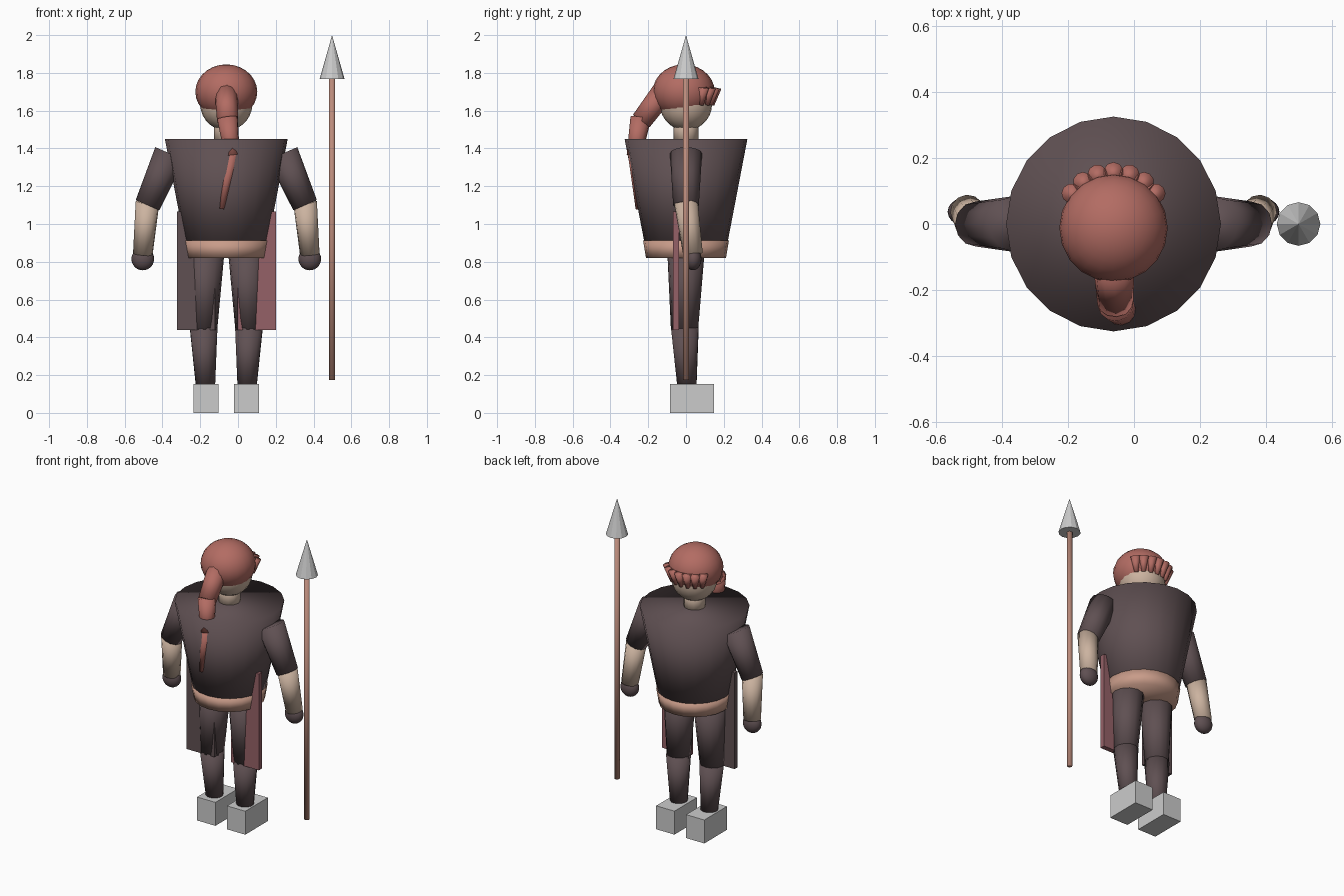
import bpy, bmesh, math
from mathutils import Vector, Matrix

if "Cube" in bpy.data.objects:
    bpy.data.objects.remove(bpy.data.objects["Cube"])

CX = -0.062  # centre line of the figure (the spear stands to its right)


def mat(name, rgb):
    m = bpy.data.materials.new(name)
    m.diffuse_color = (*rgb, 1)
    m.use_nodes = True
    m.node_tree.nodes["Principled BSDF"].inputs["Base Color"].default_value = m.diffuse_color
    return m


CLOTH = mat("dark_cloth", (0.115, 0.08, 0.085))
SKIN = mat("skin", (0.60, 0.45, 0.35))
HAIR = mat("red_hair", (0.45, 0.15, 0.125))
LEATHER = mat("leather", (0.58, 0.33, 0.25))
PINK = mat("skirt_pink", (0.30, 0.12, 0.135))
WOOD = mat("wood", (0.50, 0.26, 0.20))


def finish(name, bm, material=None, smooth=True):
    me = bpy.data.meshes.new(name)
    for f in bm.faces:
        f.smooth = smooth
    bm.to_mesh(me)
    bm.free()
    ob = bpy.data.objects.new(name, me)
    if material:
        me.materials.append(material)
    bpy.context.collection.objects.link(ob)
    return ob


def limb(name, p, q, r1, r2, material=None, sides=12, smooth=True):
    """Capped tapered cylinder from p (radius r1) to q (radius r2)."""
    p, q = Vector(p), Vector(q)
    d = q - p
    m = Matrix.Translation((p + q) / 2) @ d.to_track_quat('Z', 'Y').to_matrix().to_4x4()
    bm = bmesh.new()
    bmesh.ops.create_cone(bm, cap_ends=True, segments=sides, radius1=r1,
                          radius2=r2, depth=d.length, matrix=m)
    return finish(name, bm, material, smooth)


def ball(name, c, r, material):
    bm = bmesh.new()
    m = Matrix.Translation(c) @ Matrix.Diagonal((*r, 1))
    bmesh.ops.create_uvsphere(bm, u_segments=20, v_segments=14, radius=1, matrix=m)
    return finish(name, bm, material)


def box(name, lo, hi, material=None):
    lo, hi = Vector(lo), Vector(hi)
    bm = bmesh.new()
    m = Matrix.Translation((lo + hi) / 2) @ Matrix.Diagonal((*(hi - lo), 1))
    bmesh.ops.create_cube(bm, size=1, matrix=m)
    return finish(name, bm, material, False)


# Torso, belt and neck
limb("torso", (CX, 0, 0.86), (CX, 0, 1.45), 0.212, 0.325, CLOTH, 20)
limb("belt", (CX, 0, 0.82), (CX, 0, 0.912), 0.212, 0.227, LEATHER, 20)
limb("neck", (CX, 0, 1.42), (CX, 0, 1.56), 0.065, 0.065, SKIN)

# Head with hair cap
ball("head", (CX, 0, 1.635), (0.138, 0.138, 0.14), SKIN)
ball("hair_cap", (CX, -0.012, 1.70), (0.164, 0.164, 0.145), HAIR)

# Fringe of tapered locks around the brow
for i in range(7):
    a = math.radians(36 + 18 * i)
    c, s = math.cos(a), math.sin(a)
    limb(f"fringe_lock_{i}", (CX + 0.158 * c, 0.158 * s, 1.722),
         (CX + 0.138 * c, 0.138 * s, 1.63), 0.03, 0.012, HAIR, 10)

# Ponytail in three tapering pieces
limb("ponytail_root", (CX, -0.12, 1.70), (-0.056, -0.237, 1.545), 0.062, 0.055, HAIR)
limb("ponytail_middle", (-0.056, -0.24, 1.56), (-0.03, -0.275, 1.36), 0.055, 0.04, HAIR)
limb("ponytail_tip", (-0.03, -0.27, 1.38), (-0.086, -0.255, 1.08), 0.04, 0.012, HAIR)

# Arms, legs, boots and skirt panels on both sides
for side, s in (("left", -1), ("right", 1)):
    def at(x, y, z):
        return (CX + s * x, y, z)

    limb(side + "_upper_arm", at(0.298, 0, 1.373), at(0.417, 0, 1.10), 0.085, 0.068, CLOTH)
    limb(side + "_forearm", at(0.417, 0, 1.115), at(0.442, 0.037, 0.84), 0.063, 0.052, SKIN)
    ball(side + "_glove", at(0.442, 0.037, 0.815), (0.06, 0.045, 0.06), CLOTH)
    limb(side + "_thigh", at(0.108, 0, 0.87), at(0.12, -0.008, 0.44), 0.1, 0.072, CLOTH)
    limb(side + "_shin", at(0.12, -0.006, 0.45), at(0.11, 0.005, 0.14), 0.075, 0.052, CLOTH)
    x1, x2 = sorted((CX + s * 0.042, CX + s * 0.174))
    box(side + "_boot", (x1, -0.085, 0), (x2, 0.148, 0.153))
    x1, x2 = sorted((CX + s * 0.06, CX + s * 0.262))
    box(side + "_skirt_panel", (x1, -0.07, 0.438), (x2, -0.038, 1.066),
        PINK if s > 0 else CLOTH)

# Spear standing beside the figure
limb("spear_shaft", (0.498, 0, 0.173), (0.498, 0, 1.78), 0.017, 0.017, WOOD, 10)
limb("spear_head", (0.498, 0, 1.768), (0.498, 0, 2.0), 0.066, 0.0, None, 12, False)
